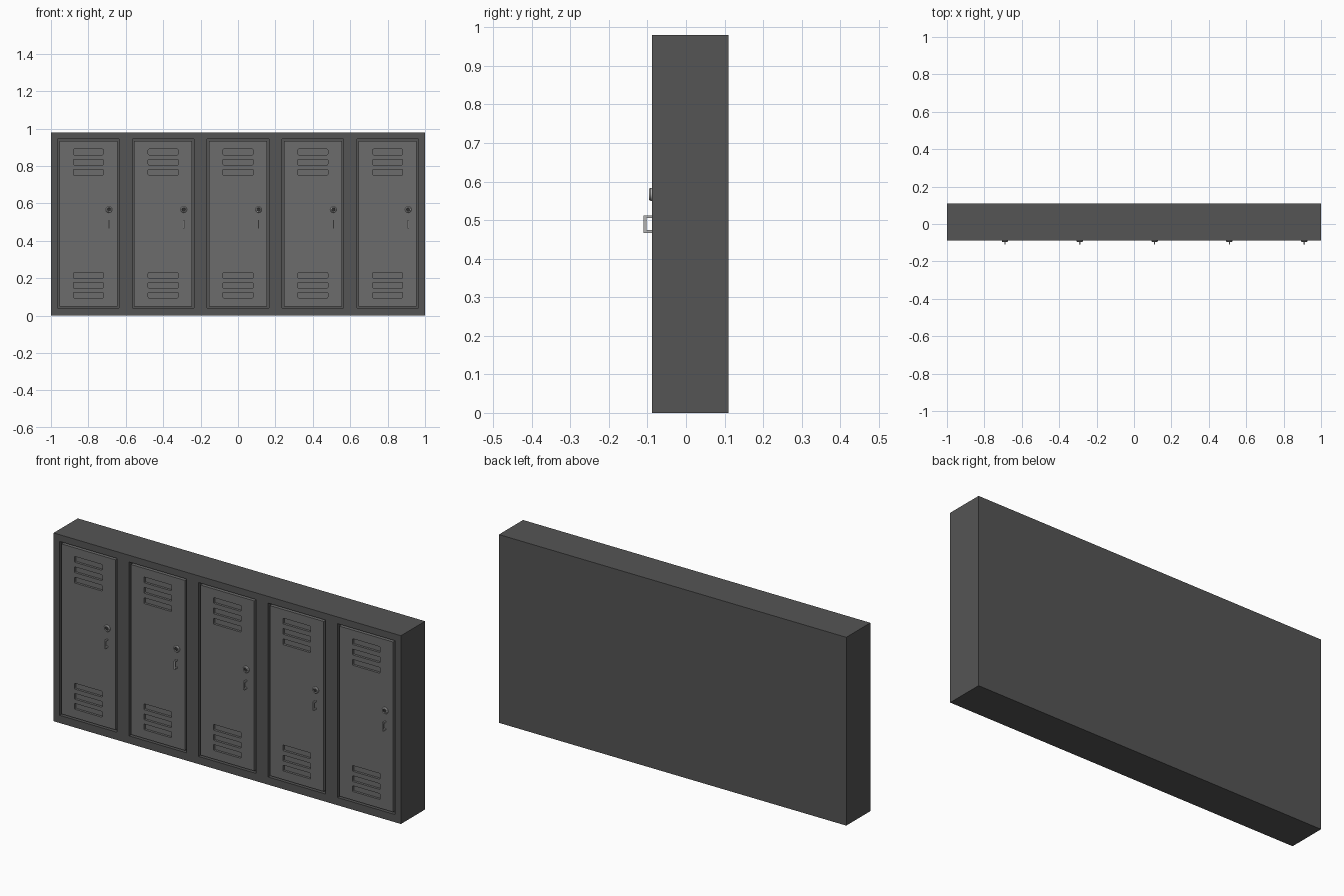
import bpy, bmesh, math
from mathutils import Matrix, Vector

if "Cube" in bpy.data.objects:
    bpy.data.objects.remove(bpy.data.objects["Cube"])

FRONT, BACK, TOP = -0.088, 0.11, 0.98


def material(name, v):
    m = bpy.data.materials.new(name)
    m.diffuse_color = (v, v, v, 1)
    m.use_nodes = True
    m.node_tree.nodes["Principled BSDF"].inputs["Base Color"].default_value = m.diffuse_color
    return m


frame_mat = material("frame_grey", 0.09)
door_mat = material("door_grey", 0.15)
metal_mat = material("metal_grey", 0.45)
dark_mat = material("keyhole_dark", 0.03)


def finish(name, bm, mat):
    bmesh.ops.recalc_face_normals(bm, faces=bm.faces)
    me = bpy.data.meshes.new(name)
    bm.to_mesh(me)
    bm.free()
    ob = bpy.data.objects.new(name, me)
    bpy.context.collection.objects.link(ob)
    if mat:
        me.materials.append(mat)
    return ob


def add_box(bm, x0, x1, y0, y1, z0, z1):
    c = Vector(((x0 + x1) / 2, (y0 + y1) / 2, (z0 + z1) / 2))
    s = Matrix.Diagonal((x1 - x0, y1 - y0, z1 - z0, 1))
    return bmesh.ops.create_cube(bm, size=1, matrix=Matrix.Translation(c) @ s)["verts"]


def boxes(name, specs, mat=None, round_y=0):
    bm = bmesh.new()
    for s in specs:
        add_box(bm, *s)
    if round_y:  # round the edges running front to back
        edges = [e for e in bm.edges
                 if abs(e.verts[0].co.y - e.verts[1].co.y) > 1e-4]
        bmesh.ops.bevel(bm, geom=edges, offset=round_y, segments=2,
                        profile=0.5, affect='EDGES')
    return finish(name, bm, mat)


def cut(ob, cutter):
    cutter.hide_render = True
    mod = ob.modifiers.new("cut", 'BOOLEAN')
    mod.operation = 'DIFFERENCE'
    mod.solver = 'EXACT'
    mod.object = cutter
    bpy.context.view_layer.objects.active = ob
    bpy.ops.object.modifier_apply(modifier=mod.name)
    bpy.data.objects.remove(cutter)


def lathe(name, profile, x, z, mat, n=24):
    # (radius, y) profile revolved about the front-back axis
    bm = bmesh.new()
    rings = [[bm.verts.new((x + r * math.cos(2 * math.pi * i / n), y,
                            z + r * math.sin(2 * math.pi * i / n)))
              for i in range(n)] for r, y in profile]
    for a, b in zip(rings, rings[1:]):
        for i in range(n):
            j = (i + 1) % n
            bm.faces.new((a[i], a[j], b[j], b[i]))
    bm.faces.new(rings[0])
    bm.faces.new(rings[-1])
    ob = finish(name, bm, mat)
    bpy.ops.object.select_all(action='DESELECT')
    ob.select_set(True)
    bpy.context.view_layer.objects.active = ob
    bpy.ops.object.shade_smooth_by_angle(angle=math.radians(30))
    return ob


centres = [-0.8 + 0.4 * i for i in range(5)]

# Cabinet with a recess for each door
cabinet = boxes("cabinet", [(-1, 1, FRONT, BACK, 0, TOP)], frame_mat)
cut(cabinet, boxes("door_recesses", [(c - 0.165, c + 0.165, FRONT - 0.05,
                                      FRONT + 0.02, 0.04, 0.945) for c in centres]))

slot_heights = [0.875, 0.821, 0.767, 0.215, 0.162, 0.11]
for i, c in enumerate(centres, 1):
    # Door with vent slots
    door = boxes(f"door_{i}", [(c - 0.155, c + 0.155, FRONT, FRONT + 0.021,
                                0.05, 0.935)], door_mat)
    cut(door, boxes("slots", [(c - 0.08, c + 0.08, FRONT - 0.05, FRONT + 0.012,
                               z - 0.015, z + 0.015) for z in slot_heights],
                    round_y=0.004))

    # Lock ring and recessed keyhole disc
    x = c + 0.11
    lathe(f"lock_{i}", [(0.017, FRONT + 0.002), (0.017, FRONT - 0.004),
                        (0.014, FRONT - 0.008), (0.011, FRONT - 0.008),
                        (0.010, FRONT - 0.004)], x, 0.567, metal_mat)
    lathe(f"keyhole_{i}", [(0.0098, FRONT - 0.003), (0.0098, FRONT - 0.005)],
          x, 0.567, dark_mat)

    # Pull handle: square loop standing out from the door
    w = 0.003
    outline = [(FRONT + 0.002, 0.467), (-0.11, 0.467), (-0.11, 0.512), (FRONT + 0.002, 0.512),
               (FRONT + 0.002, 0.505), (-0.103, 0.505), (-0.103, 0.474), (FRONT + 0.002, 0.474)]
    bm = bmesh.new()
    face = bm.faces.new([bm.verts.new((x - w, y, z)) for y, z in outline])
    ext = bmesh.ops.extrude_face_region(bm, geom=[face])
    bmesh.ops.translate(bm, vec=(2 * w, 0, 0), verts=[
        v for v in ext["geom"] if isinstance(v, bmesh.types.BMVert)])
    finish(f"handle_{i}", bm, metal_mat)
